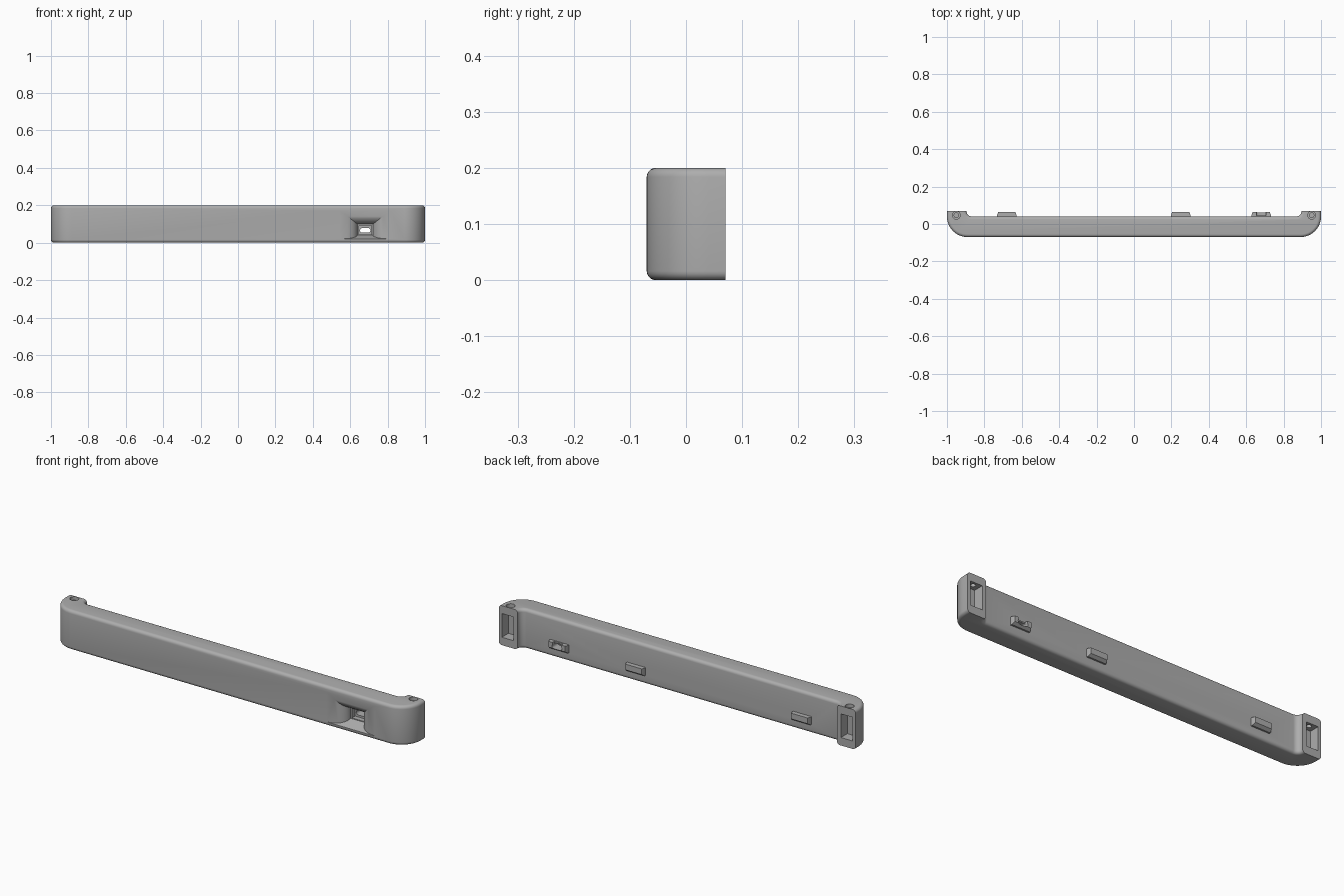
import bpy, bmesh, math
from mathutils import Vector

if "Cube" in bpy.data.objects:
    bpy.data.objects.remove(bpy.data.objects["Cube"])

grey = bpy.data.materials.new("mid grey plastic")
grey.use_nodes = True
COLOUR = (0.42, 0.42, 0.42, 1)
grey.diffuse_color = COLOUR
grey.node_tree.nodes["Principled BSDF"].inputs["Base Color"].default_value = COLOUR


def make(name, bm):
    bmesh.ops.recalc_face_normals(bm, faces=bm.faces)
    mesh = bpy.data.meshes.new(name)
    bm.to_mesh(mesh)
    bm.free()
    mesh.materials.append(grey)
    ob = bpy.data.objects.new(name, mesh)
    bpy.context.collection.objects.link(ob)
    return ob


def loft(name, rings):
    """Closed solid through a list of equal-length point rings."""
    bm = bmesh.new()
    loops = [[bm.verts.new(p) for p in ring] for ring in rings]
    n = len(loops[0])
    for a, b in zip(loops, loops[1:]):
        for i in range(n):
            j = (i + 1) % n
            bm.faces.new((a[i], a[j], b[j], b[i]))
    bm.faces.new(loops[0])
    bm.faces.new(loops[-1])
    return make(name, bm)


def rect(x, half, z0, z1, y):
    return [(x - half, y, z0), (x + half, y, z0), (x + half, y, z1), (x - half, y, z1)]


def box(name, x, half, y0, y1, z0, z1):
    return loft(name, [rect(x, half, z0, z1, y) for y in (y0, y1)])


def cylinder(name, x, y, r, z0, z1, n=32):
    ring = [(x + r * math.cos(math.tau * i / n), y + r * math.sin(math.tau * i / n))
            for i in range(n)]
    return loft(name, [[(px, py, z) for px, py in ring] for z in (z0, z1)])


def combine(target, tool, operation="DIFFERENCE"):
    bpy.context.view_layer.objects.active = target
    mod = target.modifiers.new("boolean", "BOOLEAN")
    mod.operation, mod.object, mod.solver = operation, tool, "EXACT"
    bpy.ops.object.modifier_apply(modifier=mod.name)
    bpy.data.objects.remove(tool)


def arc(cx, cy, r, a0, a1, n):
    return [(cx + r * math.cos(math.radians(a0 + (a1 - a0) * i / n)),
             cy + r * math.sin(math.radians(a0 + (a1 - a0) * i / n))) for i in range(n + 1)]


# Bar with two rear-facing end posts, extruded from its plan outline
BACK, FRONT, REAR, HEIGHT = 0.07, -0.07, 0.04, 0.2
half = arc(0.89, 0.04, 0.11, -90, 0, 14) + [(1, BACK), (0.895, BACK)]
half += arc(0.867, REAR + 0.028, 0.028, 0, -90, 8)
outline = half + [(-x, y) for x, y in reversed(half)]
bm = bmesh.new()
base = bm.faces.new([bm.verts.new((x, y, 0)) for x, y in outline])
up = bmesh.ops.extrude_face_region(bm, geom=[base])
bmesh.ops.translate(bm, vec=Vector((0, 0, HEIGHT)),
                    verts=[g for g in up["geom"] if isinstance(g, bmesh.types.BMVert)])
bmesh.ops.recalc_face_normals(bm, faces=bm.faces)
rims = [e for e in bm.edges
        if abs(e.verts[0].co.z - e.verts[1].co.z) < 1e-5
        and not all(v.co.y > BACK - 1e-4 for v in e.verts)]
bmesh.ops.bevel(bm, geom=rims, offset=0.016, offset_type="OFFSET", segments=5,
                profile=0.5, affect="EDGES", clamp_overlap=False)
body = make("bar_housing", bm)

# Three rear locating tabs with a chamfered lower lip
PORT_X = 0.68
for x in (-0.68, 0.25, PORT_X):
    tab = loft("tab", [rect(x, 0.052, 0.045, 0.085, REAR - 0.01),
                       rect(x, 0.052, 0.045, 0.085, REAR + 0.008),
                       rect(x, 0.046, 0.056, 0.085, REAR + 0.023)])
    combine(body, tab, "UNION")

# Screw holes and rear pockets in both posts
for side in (-1, 1):
    x = 0.95 * side
    combine(body, box("pocket", x, 0.033, 0.018, 0.1, 0.04, 0.16))
    combine(body, cylinder("counterbore", x, 0.047, 0.021, 0.182, 0.25))
    combine(body, cylinder("screw_hole", x, 0.047, 0.012, 0.1, 0.25))

# Flared recess on the front, rounding outward towards the face
DEPTH, STEPS = 0.06, 10
rings = [rect(PORT_X, 0.135, 0.02, 0.172, FRONT - 0.02)]
for i in range(STEPS + 1):
    t = i / STEPS
    flare = 1 - math.sqrt(1 - (1 - t) ** 2)
    rings.append(rect(PORT_X, 0.042 + 0.093 * flare, 0.02 + 0.02 * t,
                      0.1 + 0.072 * flare, FRONT + DEPTH * t))
combine(body, loft("flare", rings))

# Connector seat and slot right through to the rear tab
combine(body, box("seat", PORT_X, 0.034, FRONT + DEPTH - 0.01, 0.015, 0.044, 0.092))
slot = []
for y in (-0.03, 0.1):
    ends = arc(PORT_X + 0.016, 0.066, 0.012, -90, 90, 8) + arc(PORT_X - 0.016, 0.066, 0.012, 90, 270, 8)
    slot.append([(x, y, z) for x, z in ends])
combine(body, loft("slot", slot))
combine(body, box("tab_notch", PORT_X, 0.025, REAR + 0.006, 0.1, 0.066, 0.1))

# Smooth curves, crisp edges
bpy.ops.object.select_all(action="DESELECT")
body.select_set(True)
bpy.context.view_layer.objects.active = body
bpy.ops.object.shade_smooth_by_angle(angle=math.radians(30))
